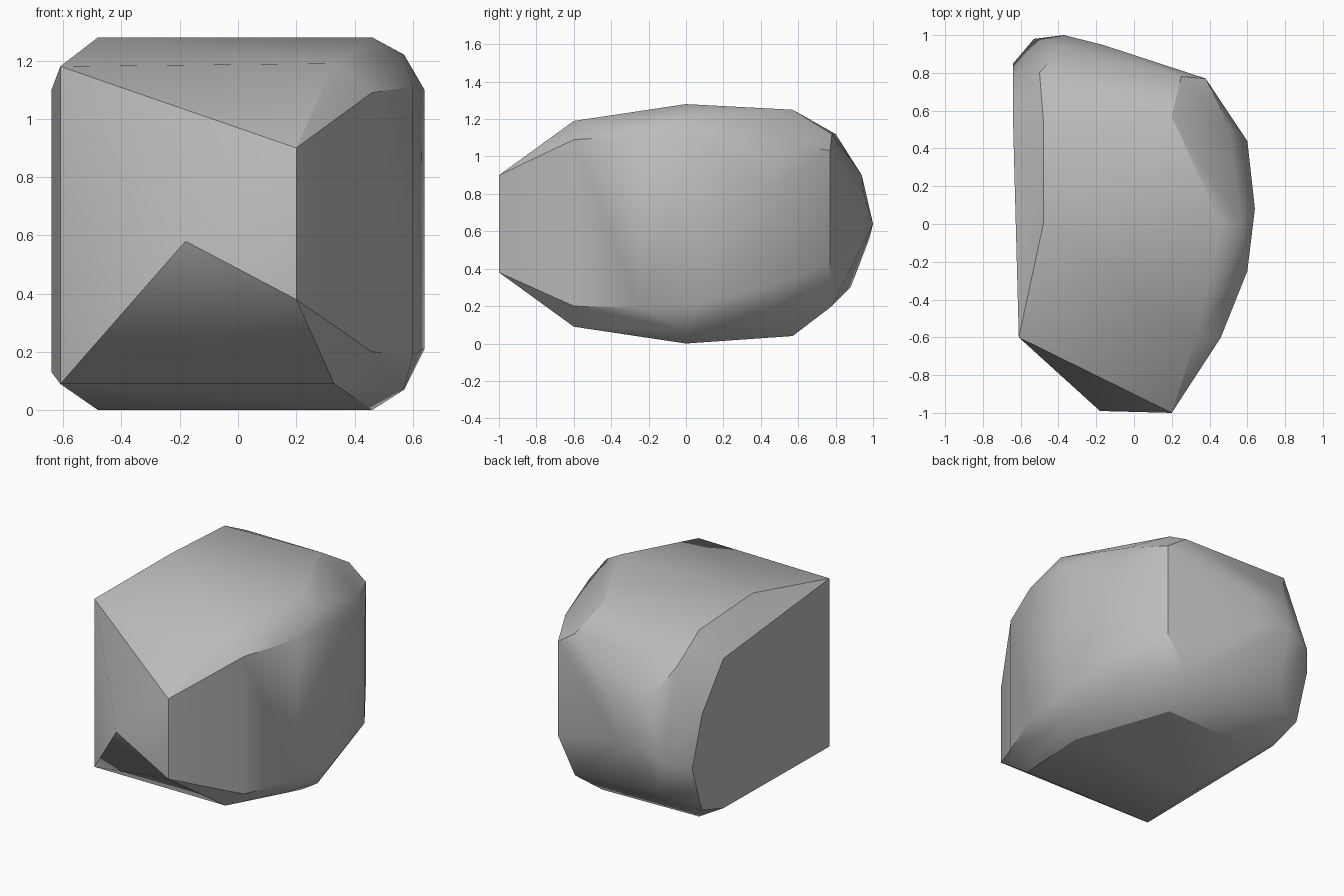
import bpy
import bmesh
import math

default_cube = bpy.data.objects.get("Cube")
if default_cube:
    bpy.data.objects.remove(default_cube, do_unlink=True)


def make_material(name, color):
    material = bpy.data.materials.new(name)
    material.use_nodes = True
    material.diffuse_color = color
    shader = material.node_tree.nodes["Principled BSDF"]
    shader.inputs["Base Color"].default_value = color
    shader.inputs["Roughness"].default_value = 0.9
    return material


def hull_object(name, columns, material):
    """Wrap a chipped convex block around columns of (x, y, low z, high z)."""
    bm = bmesh.new()
    for x, y, low, high in columns:
        for z in {low, high}:
            bm.verts.new((x, y, z))
    hull = bmesh.ops.convex_hull(bm, input=bm.verts[:])
    loose = set(hull["geom_interior"]) | set(hull["geom_unused"])
    loose_verts = [g for g in loose if isinstance(g, bmesh.types.BMVert)]
    bmesh.ops.delete(bm, geom=loose_verts, context="VERTS")
    bmesh.ops.recalc_face_normals(bm, faces=bm.faces[:])
    mesh = bpy.data.meshes.new(name)
    bm.to_mesh(mesh)
    bm.free()
    mesh.materials.append(material)
    obj = bpy.data.objects.new(name, mesh)
    bpy.context.collection.objects.link(obj)
    return obj


# Broken front: a vertical ridge and a chipped corner
front_ridge = [(.2, -1, .38, .9), (-.18, -.99, .58, .58)]

# Crown and base, which nearly mirror each other
crown_and_base = [
    (-.61, -.6, .09, 1.18), (.33, -.6, .09, 1.19),
    (-.48, 0, 0, 1.28), (.46, 0, 0, 1.28),
    (-.48, .55, .04, 1.25), (.2, .57, .04, 1.25),
    (-.5, .8, .22, 1.12), (.25, .78, .2, 1.12),
]

# Rounded wall on the +x side
curved_wall = [
    (.46, -.6, .2, 1.09), (.6, -.25, .19, 1.11),
    (.64, .08, .21, 1.1), (.6, .44, .3, .83),
    (.57, 0, .07, 1.22), (.5, .52, .2, 1.08),
    (.38, .77, .42, 1.03),
]

# Flat cleaved wall on the -x side
flat_wall = [
    (-.64, .53, .13, 1.1), (-.64, .75, .2, .82), (-.64, .85, .5, .5),
]

# Blunt rear
rear = [
    (-.37, 1, .64, .64), (-.53, .98, .56, .56), (-.17, .95, .6, .8),
    (-.38, .94, .9, .9), (-.4, .88, .3, .3),
]

stone = make_material("stone grey", (.5, .5, .5, 1))
rock = hull_object(
    "rock", front_ridge + crown_and_base + curved_wall + flat_wall + rear, stone)

# Soft facets with crisp broken edges
bpy.ops.object.select_all(action="DESELECT")
rock.select_set(True)
bpy.context.view_layer.objects.active = rock
bpy.ops.object.shade_smooth_by_angle(angle=math.radians(30))
